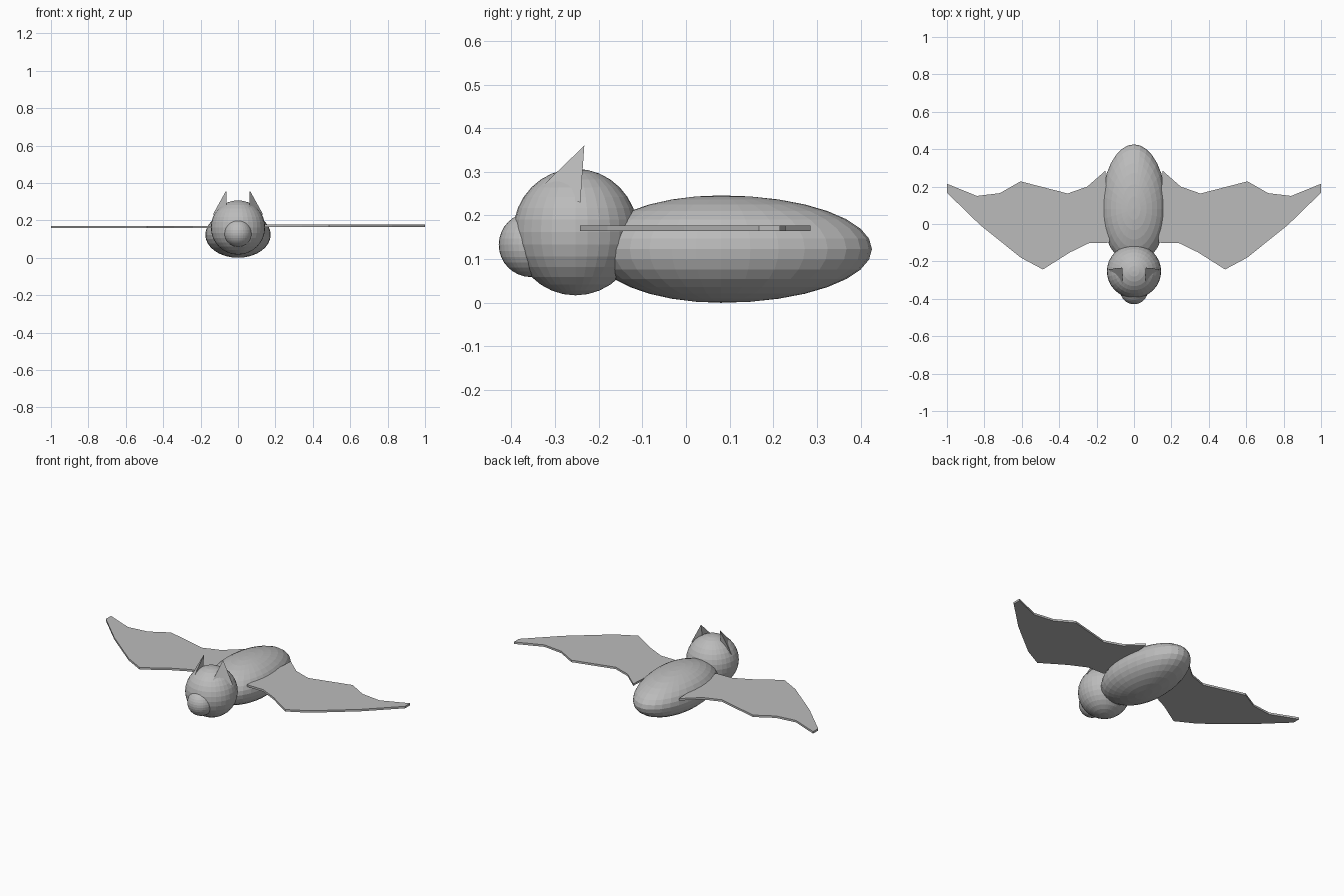
import bpy, bmesh

if "Cube" in bpy.data.objects:
    bpy.data.objects.remove(bpy.data.objects["Cube"])

grey = bpy.data.materials.new("plain grey")
grey.diffuse_color = (0.5, 0.5, 0.5, 1)
grey.use_nodes = True
grey.node_tree.nodes["Principled BSDF"].inputs["Base Color"].default_value = grey.diffuse_color


def add_object(name, bm):
    bmesh.ops.recalc_face_normals(bm, faces=bm.faces)
    mesh = bpy.data.meshes.new(name)
    bm.to_mesh(mesh)
    bm.free()
    mesh.materials.append(grey)
    obj = bpy.data.objects.new(name, mesh)
    bpy.context.collection.objects.link(obj)
    return obj


def ball(name, centre, radii, back=None):
    """Flat-faced ellipsoid; 'back' gives a longer rear half along +y."""
    bm = bmesh.new()
    bmesh.ops.create_uvsphere(bm, u_segments=32, v_segments=16, radius=1)
    for v in bm.verts:
        ry = back if back and v.co.y > 0 else radii[1]
        v.co = (centre[0] + v.co.x * radii[0],
                centre[1] + v.co.y * ry,
                centre[2] + v.co.z * radii[2])
    return add_object(name, bm)


# Body, head and muzzle
ball("body", (0, 0.08, 0.123), (0.175, 0.295, 0.123), back=0.346)
ball("head", (0, -0.253, 0.162), (0.145, 0.143, 0.145))
ball("muzzle", (0, -0.355, 0.133), (0.074, 0.074, 0.074))

# Scalloped wing outline (x, y), from the rear root out to the tip and back
outline = [(0.153, 0.285), (0.25, 0.2), (0.355, 0.163), (0.607, 0.228),
           (0.717, 0.165), (0.84, 0.15), (1.0, 0.215), (1.0, 0.167),
           (0.823, -0.005), (0.605, -0.18), (0.487, -0.243),
           (0.343, -0.152), (0.24, -0.102), (0.13, -0.1)]

# Ear corners: tip, front, outer, inner
ear = [(0.063, -0.233, 0.36), (0.06, -0.345, 0.252),
       (0.135, -0.242, 0.23), (0.061, -0.252, 0.235)]

for side, s, z in (("right", 1, 0.165), ("left", -1, 0.158)):
    # Wing plate
    bm = bmesh.new()
    face = bm.faces.new([bm.verts.new((s * x, y, z)) for x, y in outline])
    top = bmesh.ops.extrude_face_region(bm, geom=[face])["geom"]
    bmesh.ops.translate(bm, vec=(0, 0, 0.012),
                        verts=[g for g in top if isinstance(g, bmesh.types.BMVert)])
    add_object(side + "_wing", bm)

    # Pointed ear
    bm = bmesh.new()
    v = [bm.verts.new((s * x, y, zz)) for x, y, zz in ear]
    for a, b, c in ((0, 1, 2), (0, 2, 3), (0, 3, 1), (1, 3, 2)):
        bm.faces.new((v[a], v[b], v[c]))
    add_object(side + "_ear", bm)
